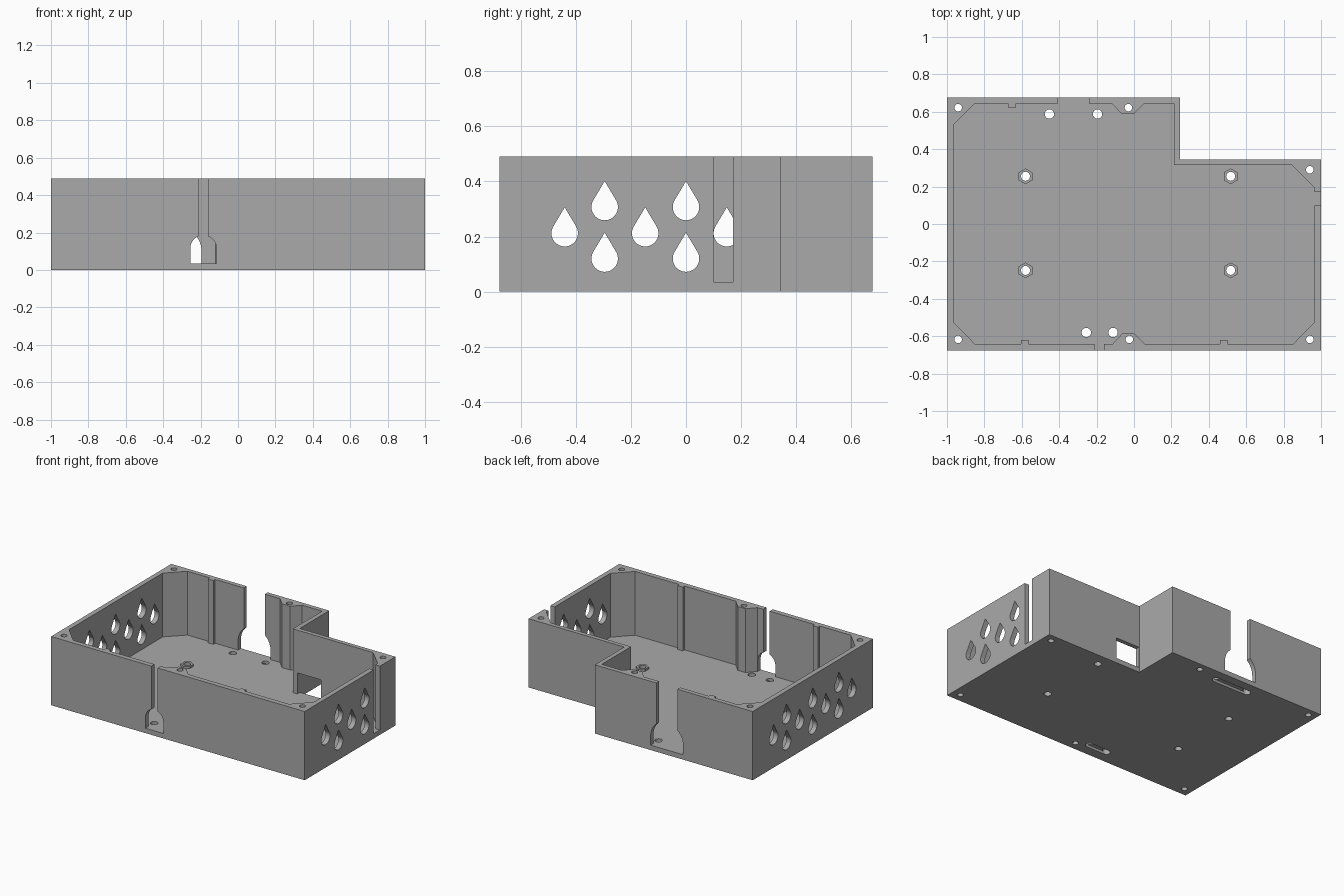
import bpy, bmesh
from math import sin, cos, pi, acos

cube = bpy.data.objects.get("Cube")
if cube:
    bpy.data.objects.remove(cube, do_unlink=True)

grey = bpy.data.materials.new("mid_grey")
grey.use_nodes = True
grey.diffuse_color = (0.4, 0.4, 0.4, 1)
grey.node_tree.nodes["Principled BSDF"].inputs["Base Color"].default_value = (0.4, 0.4, 0.4, 1)

HEIGHT, FLOOR = 0.49, 0.035
LEFT, RIGHT, FRONT, BACK = -1.0, 1.0, -0.677, 0.677


def prism(name, outline, axis, lo, hi):
    """Extrude a 2D outline along an axis from lo to hi."""
    place = {"x": lambda a, b, d: (d, a, b),
             "y": lambda a, b, d: (a, d, b),
             "z": lambda a, b, d: (a, b, d)}[axis]
    bm = bmesh.new()
    face = bm.faces.new([bm.verts.new(place(a, b, lo)) for a, b in outline])
    ext = bmesh.ops.extrude_face_region(bm, geom=[face])
    top = [v for v in ext["geom"] if isinstance(v, bmesh.types.BMVert)]
    zero = (0, 0, 0)
    step = place(0, 0, hi - lo) if hi != lo else zero
    bmesh.ops.translate(bm, verts=top, vec=step)
    bmesh.ops.recalc_face_normals(bm, faces=bm.faces)
    mesh = bpy.data.meshes.new(name)
    bm.to_mesh(mesh)
    bm.free()
    mesh.materials.append(grey)
    obj = bpy.data.objects.new(name, mesh)
    bpy.context.collection.objects.link(obj)
    return obj


def cut(target, outline, axis, lo, hi):
    """Subtract a prism from the target and discard the cutter."""
    cutter = prism("cutter", outline, axis, lo, hi)
    mod = target.modifiers.new("cut", "BOOLEAN")
    mod.operation, mod.solver, mod.object = "DIFFERENCE", "EXACT", cutter
    bpy.context.view_layer.objects.active = target
    bpy.ops.object.modifier_apply(modifier=mod.name)
    bpy.data.objects.remove(cutter, do_unlink=True)


def arc(cx, cy, r, start, end, n):
    return [(cx + r * cos(start + (end - start) * i / n),
             cy + r * sin(start + (end - start) * i / n)) for i in range(n + 1)]


def circle(cx, cy, r, n=24):
    return arc(cx, cy, r, 0, 2 * pi, n)[:-1]


def rect(a0, b0, a1, b1):
    return [(a0, b0), (a1, b0), (a1, b1), (a0, b1)]


def teardrop(cx, cz, r=0.048, tip=0.094):
    t = acos(r / tip)
    return arc(cx, cz, r, pi / 2 + t, 2.5 * pi - t, 28) + [(cx, cz + tip)]


def keyhole(cx, slot, arch, spring):
    """Cable opening: arched at the foot, narrow slot to the rim."""
    t = acos(slot / arch)
    top = HEIGHT + 0.05
    return ([(cx - arch, FLOOR), (cx + arch, FLOOR)]
            + arc(cx, spring, arch, 0, t, 10)
            + [(cx + slot, top), (cx - slot, top)]
            + arc(cx, spring, arch, pi - t, pi, 10))


def rib(x, wall, depth):
    """Small guide rib breaking the inner wall line."""
    return [(x, wall), (x, wall - depth)]


# L-shaped outer shell
case = prism("enclosure_body", [(LEFT, FRONT), (RIGHT, FRONT), (RIGHT, 0.345),
                                (0.245, 0.345), (0.245, BACK), (LEFT, BACK)], "z", 0, HEIGHT)

# Cavity with chamfered corner posts, screw bumps and guide ribs
fy, by, ix = -0.642, 0.645, 0.965
cavity = [(-ix, -0.525), (-0.85, fy),
          (-0.605, fy), (-0.605, fy + 0.021), (-0.565, fy + 0.021), (-0.565, fy),
          (-0.115, fy), (-0.06, -0.583), (0.0, -0.583), (0.057, fy),
          (0.46, fy), (0.46, fy + 0.021), (0.5, fy + 0.021), (0.5, fy),
          (0.85, fy), (ix, -0.525), (ix, 0.195), (0.845, 0.315), (0.213, 0.315),
          (0.213, by), (0.055, by), (0.0, 0.588), (-0.065, 0.588), (-0.12, by),
          (-0.632, by), (-0.632, by - 0.021), (-0.674, by - 0.021), (-0.674, by),
          (-0.85, by), (-ix, 0.53)]
cut(case, cavity, "z", FLOOR, HEIGHT + 0.05)

# Cable openings, side slot and rear window
cut(case, keyhole(-0.185, 0.025, 0.07, 0.115), "y", FRONT - 0.05, -0.62)
cut(case, keyhole(-0.323, 0.083, 0.128, 0.1), "y", 0.62, BACK + 0.05)
cut(case, rect(0.1, FLOOR, 0.17, HEIGHT + 0.05), "x", 0.94, RIGHT + 0.05)
cut(case, rect(0.247, FLOOR, 0.435, 0.185), "y", 0.3, 0.4)

# Teardrop vents: full pattern on one side, shortened on the slotted side
columns = [(-0.44, [0.212]), (-0.295, [0.12, 0.307]), (-0.148, [0.212]), (0, [0.12, 0.307]),
           (0.148, [0.212]), (0.295, [0.12, 0.307]), (0.44, [0.212])]
for y, heights in columns:
    for z in heights:
        cut(case, teardrop(y, z), "x", LEFT - 0.05, -0.94)
        if y < 0.1:
            cut(case, teardrop(y, z), "x", 0.94, RIGHT + 0.05)

# Lid screw holes
for x, y in [(-0.94, 0.622), (-0.03, 0.622), (0.94, 0.29),
             (-0.94, -0.617), (-0.025, -0.617), (0.94, -0.617)]:
    cut(case, circle(x, y, 0.02), "z", -0.05, HEIGHT + 0.05)

# Cable-tie holes joined by a groove underneath
for x0, x1, y in [(-0.452, -0.195, 0.588), (-0.255, -0.112, -0.58)]:
    capsule = (arc(x1, y, 0.025, -pi / 2, pi / 2, 12)
               + arc(x0, y, 0.025, pi / 2, 1.5 * pi, 12))
    cut(case, capsule, "z", -0.05, 0.018)
    for x in (x0, x1):
        cut(case, circle(x, y, 0.025), "z", -0.05, 0.1)

# Hexagonal board standoffs with through bores
for i, (x, y) in enumerate([(-0.58, 0.255), (0.517, 0.255), (-0.58, -0.248), (0.517, -0.248)]):
    cut(case, circle(x, y, 0.024), "z", -0.05, 0.1)
    hexagon = arc(x, y, 0.042, pi / 6, 2 * pi + pi / 6, 6)[:-1]
    standoff = prism(f"standoff_{i + 1}", hexagon, "z", FLOOR, FLOOR + 0.015)
    cut(standoff, circle(x, y, 0.024), "z", -0.05, 0.1)
